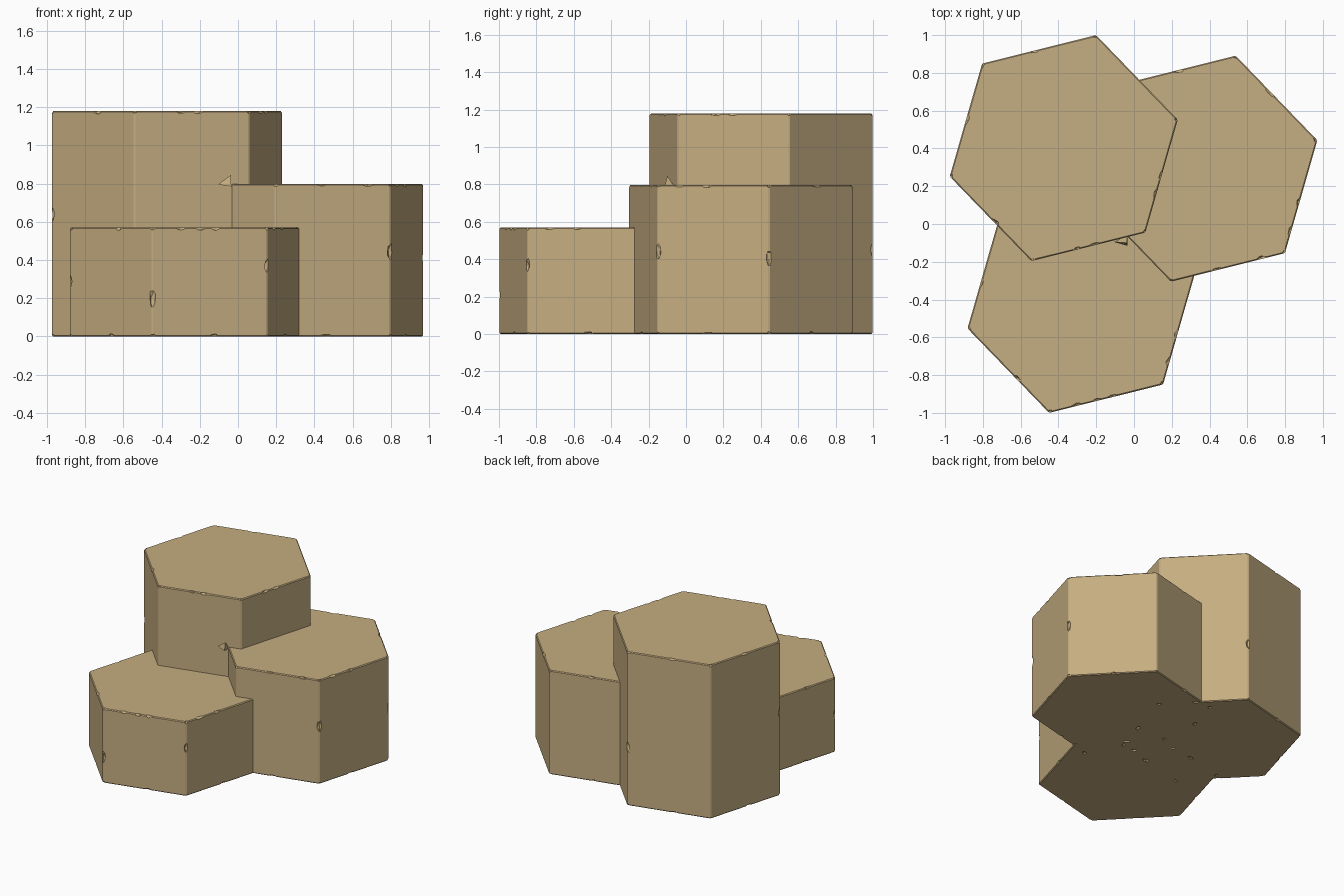
import bpy, bmesh, math, random
from mathutils import Vector, Matrix, Euler

if "Cube" in bpy.data.objects:
    bpy.data.objects.remove(bpy.data.objects["Cube"])

random.seed(4)
R = 0.622
ANG = math.radians(14)

stone = bpy.data.materials.new("sandstone")
stone.diffuse_color = (0.56, 0.42, 0.22, 1)
stone.use_nodes = True
stone.node_tree.nodes["Principled BSDF"].inputs["Base Color"].default_value = stone.diffuse_color


def make_object(name, bm):
    bmesh.ops.recalc_face_normals(bm, faces=bm.faces[:])
    me = bpy.data.meshes.new(name)
    bm.to_mesh(me)
    bm.free()
    me.materials.append(stone)
    ob = bpy.data.objects.new(name, me)
    bpy.context.collection.objects.link(ob)
    return ob


def corner(c, k, z):
    a = ANG + k * math.pi / 3
    return Vector((c[0] + R * math.cos(a), c[1] + R * math.sin(a), z))


def column(name, c, h):
    """Hexagonal basalt-like column with slightly worn edges."""
    bm = bmesh.new()
    low = [bm.verts.new(corner(c, k, 0)) for k in range(6)]
    bm.faces.new(low)
    ext = bmesh.ops.extrude_face_region(bm, geom=bm.faces[:])
    top = [v for v in ext["geom"] if isinstance(v, bmesh.types.BMVert)]
    bmesh.ops.translate(bm, verts=top, vec=(0, 0, h))
    bmesh.ops.recalc_face_normals(bm, faces=bm.faces[:])
    bmesh.ops.bevel(bm, geom=bm.edges[:], offset=0.006, segments=1,
                    affect='EDGES', profile=0.5)
    return make_object(name, bm)


def chip(bm, pos, direction, length, depth):
    """Rough faceted lump, stretched along an edge."""
    rot = direction.to_track_quat('X', 'Z').to_matrix().to_4x4()
    spin = Euler((random.uniform(0, 6), 0, 0)).to_matrix().to_4x4()
    mat = (Matrix.Translation(pos) @ rot @ spin
           @ Matrix.Diagonal((length, depth, depth, 1)))
    new = bmesh.ops.create_icosphere(bm, subdivisions=1, radius=1, matrix=mat)
    for v in new["verts"]:
        v.co += (v.co - pos) * random.uniform(-0.3, 0.25)


def boolean(target, other, operation):
    mod = target.modifiers.new("cut", 'BOOLEAN')
    mod.operation = operation
    mod.solver = 'EXACT'
    mod.object = other
    bpy.context.view_layer.objects.active = target
    bpy.ops.object.modifier_apply(modifier=mod.name)
    bpy.data.objects.remove(other)


# centre, height, top-edge chips (edge, t), side-edge chips (corner, z), exposed top corners
columns = {
    "tall_column": ((-0.372, 0.402), 1.18,
                    [(1, .53), (2, .5), (3, .55), (4, .4), (4, .55), (5, .5), (5, .35)],
                    [(3, .63), (1, .45)], range(6)),
    "middle_column": ((0.367, 0.293), 0.798,
                      [(0, .57), (1, .5), (4, .4), (4, .8), (5, .45), (5, .2)],
                      [(5, .44), (0, .40)], (0, 1, 4, 5)),
    "low_column": ((-0.278, -0.402), 0.57,
                   [(2, .6), (3, .6), (4, .25), (4, .42), (4, .55), (5, .45), (5, .2)],
                   [(5, .37), (4, .20), (3, .29)], (3, 4, 5)),
}

chips = bmesh.new()
parts = []
for name, (c, h, tops, sides, corners) in columns.items():
    parts.append(column(name, c, h))
    for k, t in tops:
        a, b = corner(c, k, h), corner(c, k + 1, h)
        chip(chips, a.lerp(b, t), b - a, 0.034, 0.016)
    for k, z in sides:
        chip(chips, corner(c, k, z), Vector((0, 0, 1)), 0.045, 0.02)
    for k in corners:
        chip(chips, corner(c, k, h), corner(c, k + 1, h) - corner(c, k, h), 0.022, 0.016)
    # chips round the foot also leave pits where columns overlap underneath
    for k in range(6):
        a, b = corner(c, k, 0), corner(c, k + 1, 0)
        chip(chips, a.lerp(b, random.uniform(.4, .6)), b - a, 0.03, 0.015)
        chip(chips, a, b - a, 0.02, 0.013)

# merge the columns and chip the edges
rock = parts[0]
boolean(rock, parts[1], 'UNION')
boolean(rock, parts[2], 'UNION')
cutter = make_object("chip_cutter", chips)
cutter.hide_render = True
boolean(rock, cutter, 'DIFFERENCE')
rock.name = "stone_columns"

# small loose shard where the middle column meets the tall one
bm = bmesh.new()
for p in ((-0.105, -0.095, 0.795), (-0.037, -0.10, 0.845),
          (-0.035, -0.115, 0.785), (-0.035, -0.06, 0.785)):
    bm.verts.new(p)
bmesh.ops.convex_hull(bm, input=bm.verts[:])
make_object("stone_shard", bm)
